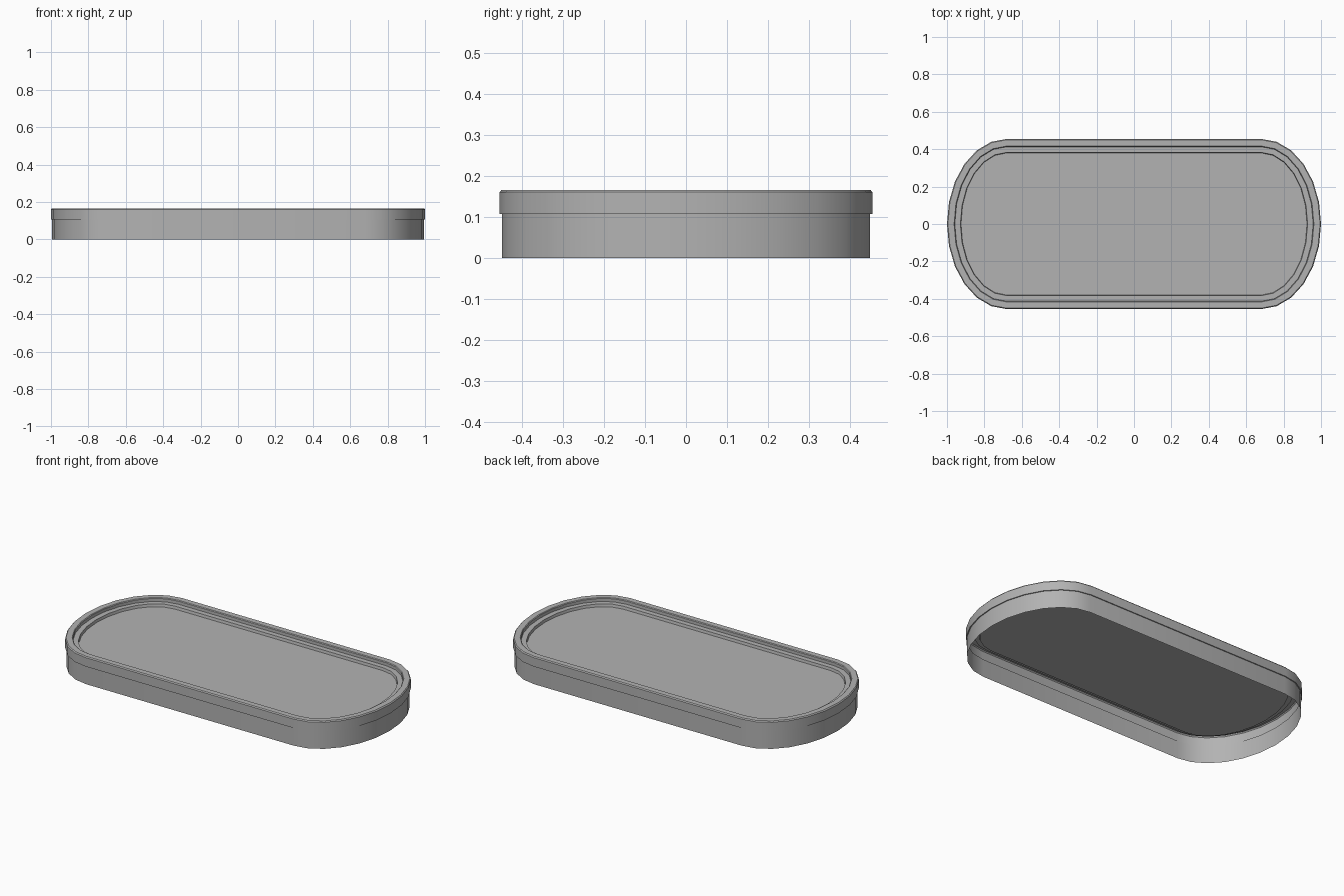
import bpy, bmesh, math

if "Cube" in bpy.data.objects:
    bpy.data.objects.remove(bpy.data.objects["Cube"])

STRAIGHT = 0.68          # half length of the straight sides
END_X, HALF_Y = 0.32, 0.455   # radii of the rounded ends
SEG = 12                 # sides per rounded end

grey = bpy.data.materials.new("mid_grey")
grey.diffuse_color = (0.45, 0.45, 0.45, 1)
grey.use_nodes = True
grey.node_tree.nodes["Principled BSDF"].inputs["Base Color"].default_value = grey.diffuse_color


def outline(inset, z):
    """Rounded-end outline pulled inwards by inset."""
    pts = []
    for side in (1, -1):
        for i in range(SEG + 1):
            a = -math.pi / 2 + math.pi * i / SEG
            x = STRAIGHT + (END_X - inset) * math.cos(a)
            y = (HALF_Y - inset) * math.sin(a)
            pts.append((side * x, side * y, z))
    return pts


def shell(name, profile, cap=False):
    """Skin the outline along a profile of (inset, z) points."""
    bm = bmesh.new()
    rings = [[bm.verts.new(p) for p in outline(*step)] for step in profile]
    n = len(rings[0])
    for a, b in zip(rings, rings[1:]):
        for i in range(n):
            j = (i + 1) % n
            bm.faces.new((a[i], a[j], b[j], b[i]))
    if cap:
        bm.faces.new(rings[-1])
    mesh = bpy.data.meshes.new(name)
    bm.to_mesh(mesh)
    bm.free()
    mesh.materials.append(grey)
    obj = bpy.data.objects.new(name, mesh)
    bpy.context.collection.objects.link(obj)
    bpy.ops.object.select_all(action='DESELECT')
    obj.select_set(True)
    bpy.context.view_layer.objects.active = obj
    bpy.ops.object.shade_smooth_by_angle(angle=math.radians(30))
    return obj


# Open-bottomed body: skirt, overhanging rim, inner ledge and recessed floor
shell("tray_body", [
    (0.006, 0.0), (0.006, 0.107),
    (0.0, 0.107), (0.0, 0.160), (0.005, 0.166),
    (0.038, 0.166), (0.042, 0.162), (0.042, 0.144),
    (0.072, 0.144), (0.075, 0.128),
], cap=True)
